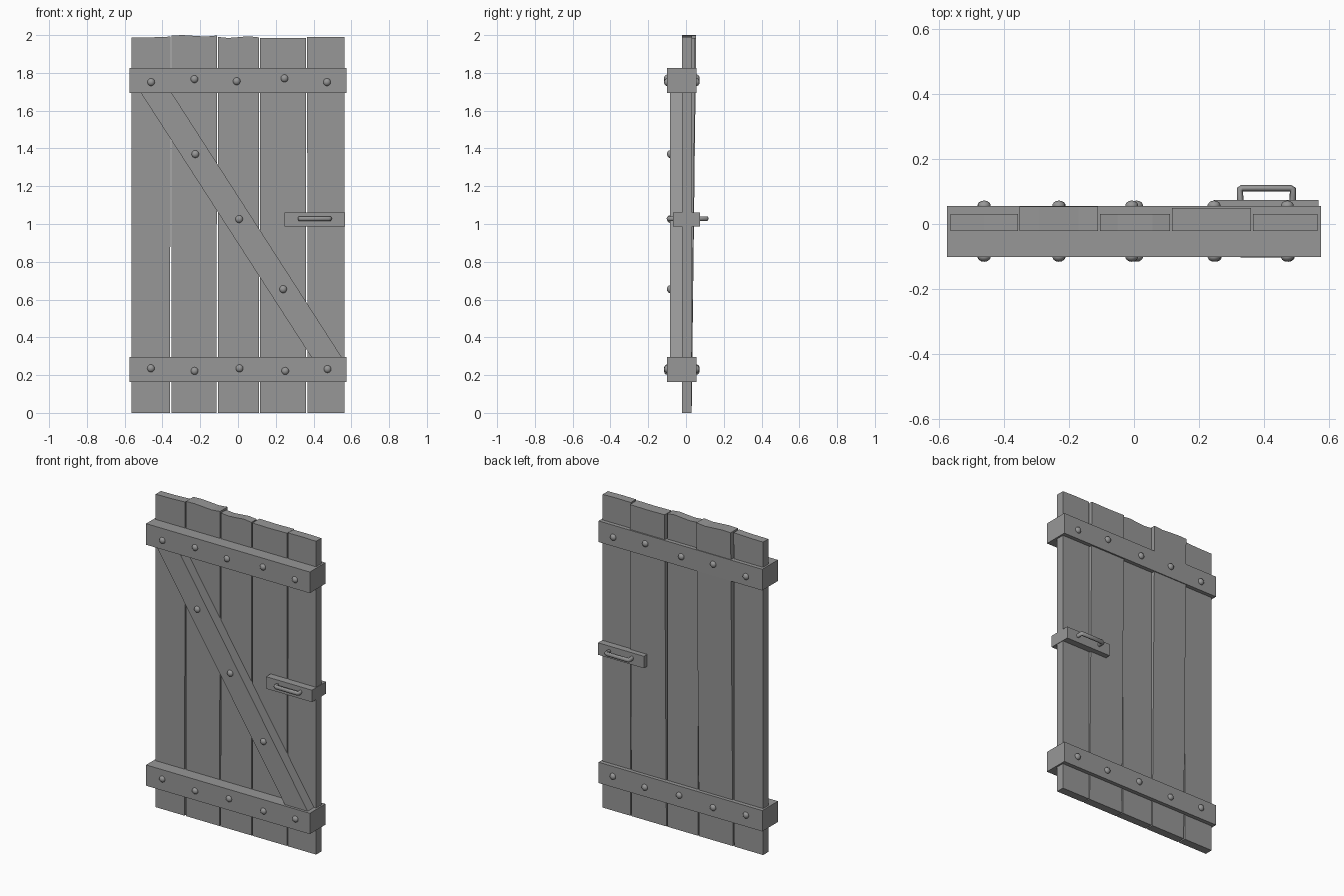
import bpy, bmesh

if "Cube" in bpy.data.objects:
    bpy.data.objects.remove(bpy.data.objects["Cube"])

# Dark grey for the whole door
grey = bpy.data.materials.new("dark_grey")
grey.diffuse_color = (0.31, 0.31, 0.31, 1)
grey.use_nodes = True
grey.node_tree.nodes["Principled BSDF"].inputs["Base Color"].default_value = grey.diffuse_color


def add_object(name, data):
    data.materials.append(grey)
    ob = bpy.data.objects.new(name, data)
    bpy.context.collection.objects.link(ob)
    return ob


def add_mesh(name, bm):
    bmesh.ops.recalc_face_normals(bm, faces=bm.faces[:])
    me = bpy.data.meshes.new(name)
    bm.to_mesh(me)
    bm.free()
    return add_object(name, me)


def slab(name, outline, front, back_low, back_high):
    """Extrude an x-z outline in y; the back face may lean with height."""
    top = max(z for _, z in outline)
    bm = bmesh.new()
    f = [bm.verts.new((x, front, z)) for x, z in outline]
    b = [bm.verts.new((x, back_low + (back_high - back_low) * z / top, z))
         for x, z in outline]
    bm.faces.new(f)
    bm.faces.new(b[::-1])
    n = len(f)
    for i in range(n):
        j = (i + 1) % n
        bm.faces.new((f[i], b[i], b[j], f[j]))
    return add_mesh(name, bm)


def box(name, x0, x1, y0, y1, z0, z1):
    return slab(name, [(x0, z0), (x1, z0), (x1, z1), (x0, z1)], y0, y1, y1)


def rivet(name, x, y, z):
    bm = bmesh.new()
    bmesh.ops.create_uvsphere(bm, u_segments=14, v_segments=10, radius=0.02)
    bmesh.ops.scale(bm, vec=(1, 0.8, 1), verts=bm.verts[:])
    bmesh.ops.translate(bm, vec=(x, y, z), verts=bm.verts[:])
    for face in bm.faces:
        face.smooth = True
    return add_mesh(name, bm)


# Uneven planks: bottom x range, top x range, ragged top heights, back at top
planks = [
    (-0.563, -0.360, -0.563, -0.357, [1.987, 1.988, 1.992], 0.031),
    (-0.351, -0.114, -0.351, -0.111, [1.998, 2.0, 1.996, 1.992, 1.998], 0.054),
    (-0.106, 0.110, -0.105, 0.110, [1.990, 1.985, 1.989, 1.994, 1.988], 0.031),
    (0.117, 0.361, 0.116, 0.360, [1.986, 1.984, 1.986], 0.049),
    (0.368, 0.564, 0.366, 0.564, [1.990, 1.991, 1.989], 0.031),
]
for i, (bl, br, tl, tr, tops, back) in enumerate(planks):
    n = len(tops) - 1
    ragged = [(tl + (tr - tl) * k / n, h) for k, h in enumerate(tops)]
    slab(f"plank_{i + 1}", [(bl, 0), (br, 0)] + ragged[::-1], -0.022, 0.03, back)

# Horizontal battens wrapping both faces
box("lower_batten", -0.575, 0.575, -0.101, 0.056, 0.163, 0.295)
box("upper_batten", -0.575, 0.575, -0.101, 0.056, 1.693, 1.827)

# Diagonal brace on the front
slab("diagonal_brace", [(0.392, 0.29), (0.552, 0.29), (-0.355, 1.7), (-0.518, 1.7)],
     -0.085, -0.02, -0.02)

# Rivets through battens on both sides, and along the brace
rivets = [(-0.46, 1.751), (-0.231, 1.767), (-0.007, 1.756), (0.246, 1.771), (0.471, 1.751),
          (-0.461, 0.236), (-0.23, 0.222), (0.008, 0.236), (0.25, 0.222), (0.474, 0.232)]
for i, (x, z) in enumerate(rivets):
    rivet(f"front_rivet_{i + 1}", x, -0.1, z)
    rivet(f"back_rivet_{i + 1}", x, 0.056, z)
for i, (x, z) in enumerate([(-0.226, 1.37), (0.006, 1.026), (0.239, 0.655)]):
    rivet(f"brace_rivet_{i + 1}", x, -0.085, z)

# Latch plate
box("latch_plate", 0.245, 0.567, -0.068, 0.073, 0.986, 1.062)


# Bent pull handles, front and back
def handle(name, base, reach):
    bend = reach - (reach - base) * 0.1
    path = [(0.327, base), (0.325, bend), (0.332, reach),
            (0.480, reach), (0.488, bend), (0.487, base)]
    cu = bpy.data.curves.new(name, 'CURVE')
    cu.dimensions = '3D'
    cu.bevel_depth = 0.0105
    cu.bevel_resolution = 1
    cu.use_fill_caps = True
    sp = cu.splines.new('POLY')
    sp.points.add(len(path) - 1)
    for p, (x, y) in zip(sp.points, path):
        p.co = (x, y, 0, 1)
    ob = add_object(name, cu)
    ob.location.z = 1.029
    ob.scale.z = 1.3


handle("back_handle", 0.065, 0.11)
handle("front_handle", -0.058, -0.093)
